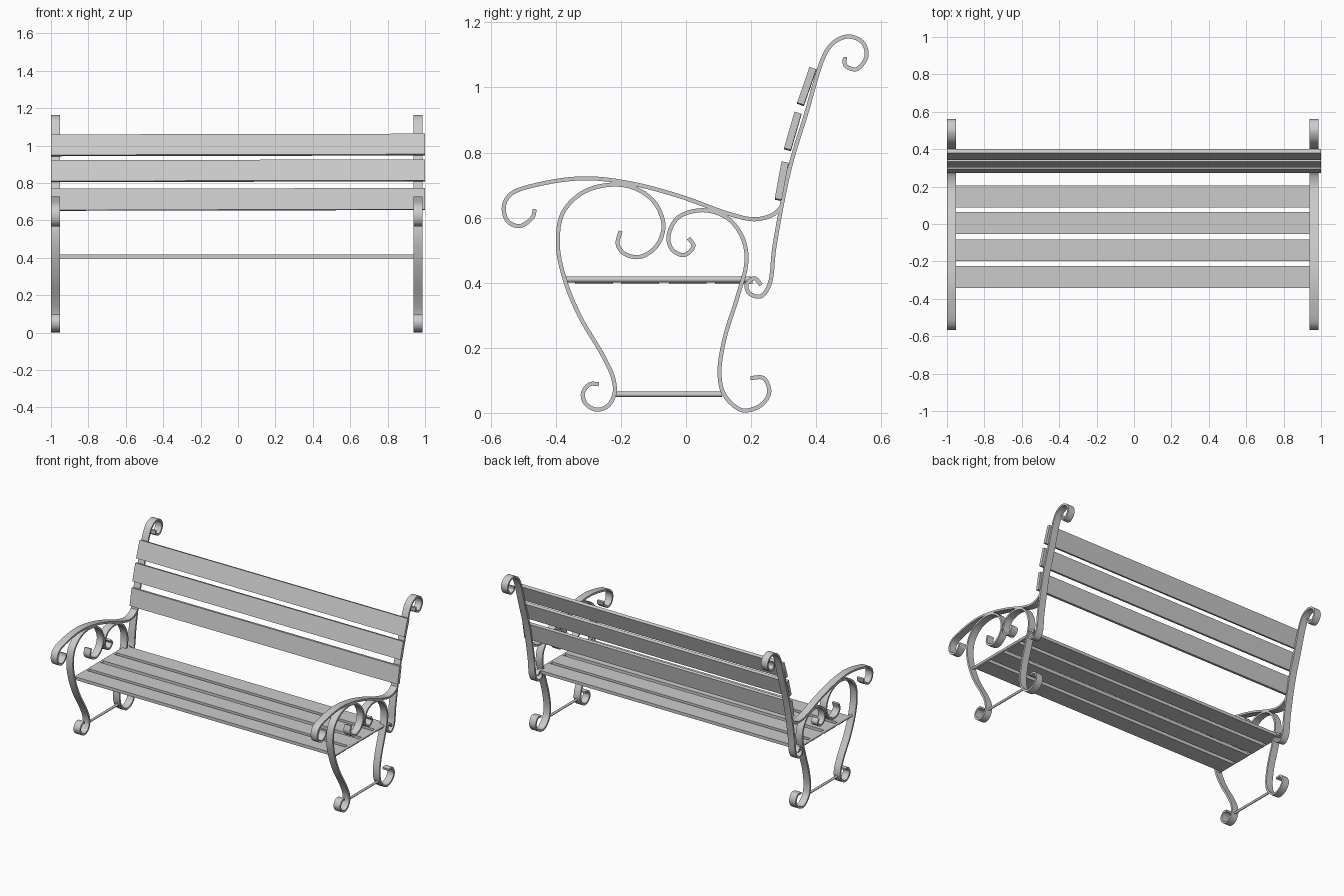
import bpy, bmesh, math
from mathutils import Vector

if "Cube" in bpy.data.objects:
    bpy.data.objects.remove(bpy.data.objects["Cube"])

STRIP_W, STRIP_T = 0.048, 0.0125
SIDES = {"left": -0.977, "right": 0.963}


def finish(bm, name, smooth=False):
    bmesh.ops.recalc_face_normals(bm, faces=bm.faces)
    me = bpy.data.meshes.new(name)
    bm.to_mesh(me)
    bm.free()
    ob = bpy.data.objects.new(name, me)
    bpy.context.collection.objects.link(ob)
    if smooth:
        bpy.context.view_layer.objects.active = ob
        ob.select_set(True)
        bpy.ops.object.shade_smooth_by_angle(angle=math.radians(35))
        ob.select_set(False)
    return ob


def spline(pts, steps=6):
    """Centripetal Catmull-Rom curve through 2D points."""
    p = [Vector(q) for q in pts]
    p = [2 * p[0] - p[1]] + p + [2 * p[-1] - p[-2]]
    out = []
    for a, b, c, d in zip(p, p[1:], p[2:], p[3:]):
        t1 = (b - a).length ** 0.5
        t2 = t1 + (c - b).length ** 0.5
        t3 = t2 + (d - c).length ** 0.5
        for i in range(steps):
            t = t1 + (t2 - t1) * i / steps
            a1 = a.lerp(b, t / t1)
            a2 = b.lerp(c, (t - t1) / (t2 - t1))
            a3 = c.lerp(d, (t - t2) / (t3 - t2))
            b1 = a1.lerp(a2, t / t2)
            b2 = a2.lerp(a3, (t - t1) / (t3 - t1))
            out.append(b1.lerp(b2, (t - t1) / (t2 - t1)))
    return out + [p[-2]]


def strip(name, pts, x):
    """Flat iron band bent along a (y, z) path."""
    path = spline(pts)
    bm = bmesh.new()
    rings = []
    for i, q in enumerate(path):
        tan = (path[min(i + 1, len(path) - 1)] - path[max(i - 1, 0)]).normalized()
        n = Vector((-tan.y, tan.x)) * STRIP_T / 2
        rings.append([bm.verts.new((x + sx * STRIP_W / 2, q.x + s * n.x, q.y + s * n.y))
                      for sx, s in ((-1, -1), (1, -1), (1, 1), (-1, 1))])
    for r, s in zip(rings, rings[1:]):
        for k in range(4):
            bm.faces.new((r[k], r[(k + 1) % 4], s[(k + 1) % 4], s[k]))
    bm.faces.new(rings[0])
    bm.faces.new(rings[-1])
    finish(bm, name, True)


def box(name, loc, size, rot=(0, 0, 0)):
    bm = bmesh.new()
    bmesh.ops.create_cube(bm, size=1)
    bmesh.ops.scale(bm, vec=size, verts=bm.verts)
    ob = finish(bm, name)
    ob.location, ob.rotation_euler = loc, rot


def rod(name, x, y0, y1, z, r):
    bm = bmesh.new()
    bmesh.ops.create_cone(bm, cap_ends=True, segments=16, radius1=r, radius2=r, depth=y1 - y0)
    ob = finish(bm, name, True)
    ob.location, ob.rotation_euler = (x, (y0 + y1) / 2, z), (math.pi / 2, 0, 0)


front_leg = [(-.268, .088), (-.296, .088), (-.317, .060), (-.308, .028), (-.275, .010),
             (-.241, .021), (-.220, .058), (-.223, .104), (-.253, .172), (-.327, .298),
             (-.373, .411), (-.394, .519), (-.379, .614), (-.321, .675), (-.244, .700),
             (-.167, .694), (-.100, .651), (-.069, .577), (-.091, .512), (-.143, .479),
             (-.192, .491), (-.210, .519), (-.201, .559)]
armrest = [(-.465, .626), (-.471, .602), (-.511, .574), (-.548, .589), (-.560, .632),
           (-.539, .672), (-.450, .703), (-.312, .721), (-.173, .706), (-.020, .666),
           (.134, .611), (.210, .595), (.265, .608), (.294, .632)]
back_leg = [(.008, .537), (.023, .513), (-.005, .485), (-.041, .500), (-.054, .540),
            (-.026, .599), (.051, .623), (.127, .599), (.173, .540), (.186, .467),
            (.158, .356), (.118, .227), (.103, .120), (.118, .055), (.173, .008),
            (.232, .025), (.256, .064), (.238, .107), (.198, .107)]
back_post = [(.231, .393), (.210, .414), (.186, .393), (.195, .367), (.229, .358),
             (.256, .393), (.272, .513), (.318, .749), (.367, .912), (.428, 1.105),
             (.459, 1.142), (.502, 1.157), (.545, 1.136), (.554, 1.093), (.523, 1.056),
             (.490, 1.068), (.488, 1.093)]

# Scrolled iron end frames with seat rails and foot stretchers
for side, x in SIDES.items():
    strip(f"{side}_front_leg", front_leg, x)
    strip(f"{side}_armrest", armrest, x)
    strip(f"{side}_back_leg", back_leg, x)
    strip(f"{side}_back_post", back_post, x)
    rod(f"{side}_seat_rail", x, -0.37, 0.20, 0.410, 0.009)
    rod(f"{side}_foot_stretcher", x, -0.22, 0.11, 0.057, 0.008)

# Seat slats
mid = sum(SIDES.values()) / 2
for i, y in enumerate((-0.283, -0.141, 0.005, 0.147)):
    box(f"seat_slat_{i + 1}", (mid, y, 0.407), (1.94, 0.116, 0.021))

# Backrest slats, each leaning a little further back
for i, (y, z, lean) in enumerate(((.294, .712, .18), (.328, .865, .28), (.371, 1.003, .335))):
    box(f"back_slat_{i + 1}", (0, y, z), (2.0, 0.022, 0.116), (-lean, -0.002, 0))
